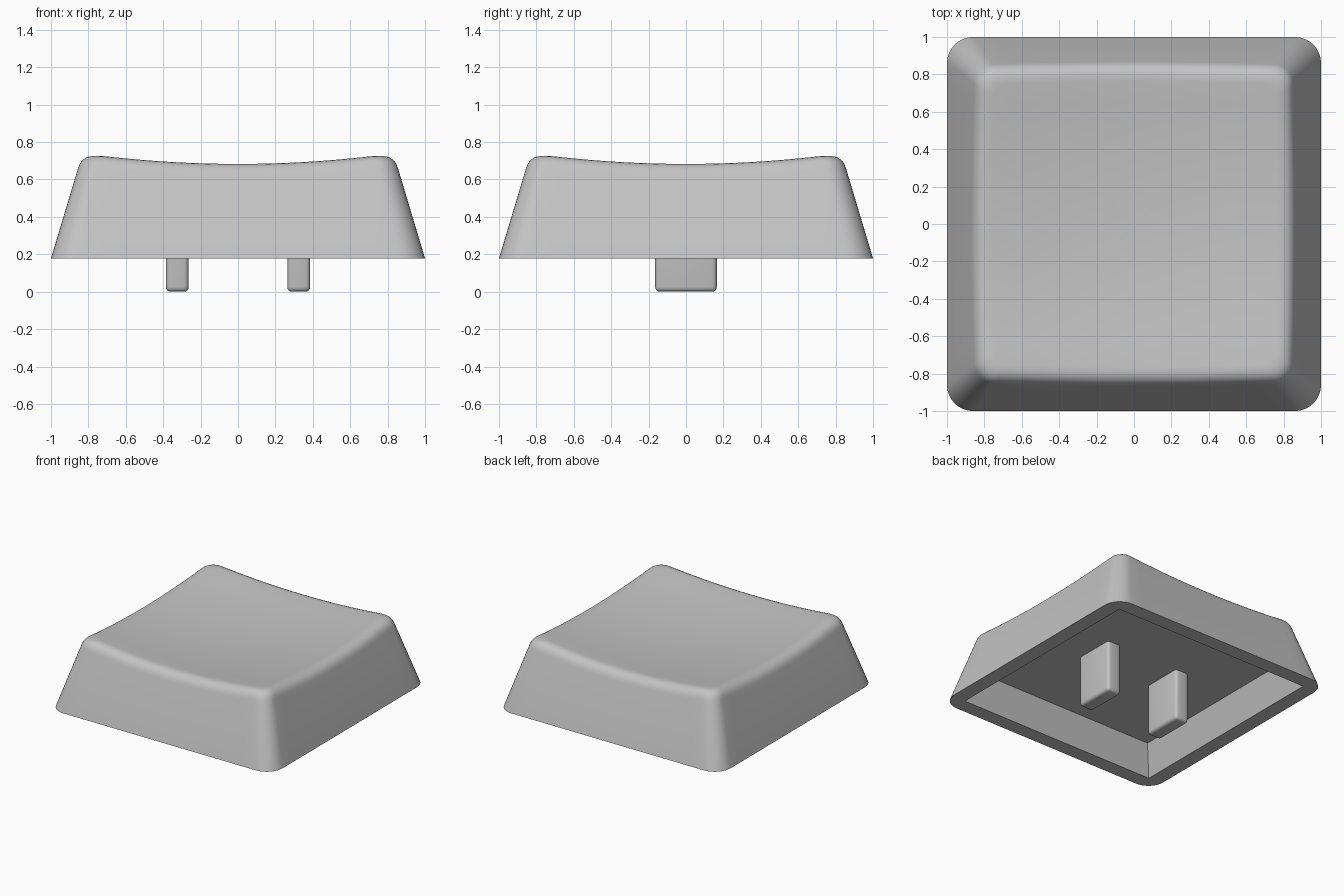
import bpy, bmesh, math
from mathutils import Vector, Matrix

if "Cube" in bpy.data.objects:
    bpy.data.objects.remove(bpy.data.objects["Cube"])

BASE, SLOPE = 0.178, 0.3      # bottom of the shell, inward lean of its walls
CEIL = 0.41                   # underside of the top inside the shell

grey = bpy.data.materials.new("light_grey")
grey.diffuse_color = (0.55, 0.55, 0.55, 1)
grey.use_nodes = True
grey.node_tree.nodes["Principled BSDF"].inputs["Base Color"].default_value = grey.diffuse_color


def dish(x, y):
    return 0.632 + 0.085 * (x * x + y * y)


def outline(i, inset, side=8, arc=8):
    """Point i of a rounded square; each quarter runs from side middle to side middle."""
    n = 2 * side + arc
    q, k = divmod(i, n)
    h, r = 1 - inset, 0.14 - 0.25 * inset
    c = h - r
    if k < side:
        p = (h, c * k / side)
    elif k <= side + arc:
        a = (k - side) / arc * math.pi / 2
        p = (c + r * math.cos(a), c + r * math.sin(a))
    else:
        p = (c * (n - k) / side, h)
    for _ in range(q):
        p = (-p[1], p[0])
    return p


def finish(name, bm):
    bmesh.ops.recalc_face_normals(bm, faces=bm.faces)
    me = bpy.data.meshes.new(name)
    bm.to_mesh(me)
    bm.free()
    me.materials.append(grey)
    ob = bpy.data.objects.new(name, me)
    bpy.context.collection.objects.link(ob)
    bpy.ops.object.select_all(action='DESELECT')
    ob.select_set(True)
    bpy.context.view_layer.objects.active = ob
    bpy.ops.object.shade_smooth_by_angle(angle=math.radians(35))
    return ob


# Keycap shell: leaning walls, rounded rim, dished top
QUARTER, N = 24, 96
columns = []
for i in range(N):
    s = 0.16
    for _ in range(6):                       # where the wall meets the dish
        s = SLOPE * (dish(*outline(i, s)) - BASE)
    zs = BASE + s / SLOPE
    col = [(*outline(i, 0), BASE)]
    b_in = s + 0.08
    b_z = dish(*outline(i, b_in))
    a_in, a_z = s - SLOPE * 0.075, zs - 0.075
    for j in range(7):                       # rounded rim
        t = j / 6
        u, v, w = (1 - t) ** 2, 2 * t * (1 - t), t * t
        col.append((*outline(i, u * a_in + v * s + w * b_in), u * a_z + v * zs + w * b_z))
    x, y = col[-1][:2]
    for f in (0.85, 0.7, 0.55, 0.4, 0.25, 0.1):   # dish
        col.append((x * f, y * f, dish(x * f, y * f)))
    columns.append(col)

bm = bmesh.new()
grid = [[bm.verts.new(p) for p in col] for col in columns]
centre = bm.verts.new((0, 0, dish(0, 0)))
for i in range(N):
    a, b = grid[i], grid[(i + 1) % N]
    for j in range(len(a) - 1):
        bm.faces.new((a[j], b[j], b[j + 1], a[j + 1]))
    bm.faces.new((a[-1], b[-1], centre))

# Hollow underside: flat rim, square opening, leaning inner walls, flat ceiling
corners = [(1, 1), (-1, 1), (-1, -1), (1, -1)]
mouth = [bm.verts.new((x * 0.88, y * 0.88, BASE)) for x, y in corners]
roof = [bm.verts.new((x * 0.80, y * 0.80, CEIL)) for x, y in corners]
for i in range(N):
    q = i // QUARTER
    bm.faces.new((grid[i][0], grid[(i + 1) % N][0], mouth[q]))
for q in range(4):
    bm.faces.new((grid[q * QUARTER][0], mouth[q], mouth[q - 1]))
    bm.faces.new((mouth[q], mouth[q - 1], roof[q - 1], roof[q]))
bm.faces.new(roof)
finish("keycap_shell", bm)

# Two rounded mounting prongs
for side, label in ((-1, "left"), (1, "right")):
    bm = bmesh.new()
    top = CEIL + 0.02
    bmesh.ops.create_cube(bm, size=1, matrix=Matrix.Translation((side * 0.325, 0, top / 2))
                          @ Matrix.Diagonal((0.122, 0.33, top, 1)))
    edges = [e for e in bm.edges if min(v.co.z for v in e.verts) < 0.01]
    bmesh.ops.bevel(bm, geom=edges, offset=0.025, segments=4, profile=0.5, affect='EDGES')
    finish(label + "_prong", bm)
